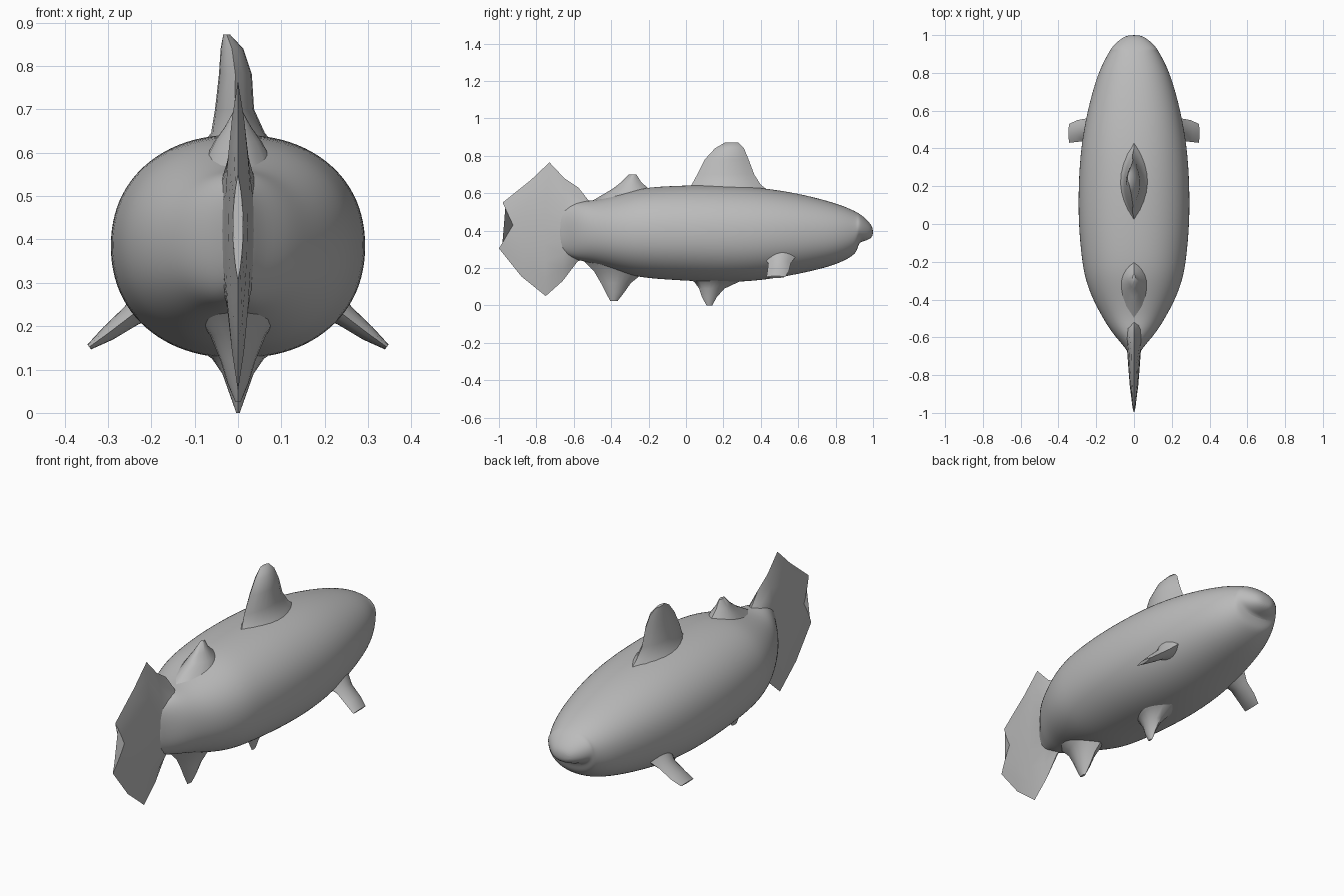
import bpy, bmesh, math
from mathutils import Vector

cube = bpy.data.objects.get("Cube")
if cube:
    bpy.data.objects.remove(cube, do_unlink=True)

grey = bpy.data.materials.new("plain grey")
grey.use_nodes = True
COLOUR = (0.5, 0.5, 0.5, 1)
grey.diffuse_color = COLOUR
grey.node_tree.nodes["Principled BSDF"].inputs["Base Color"].default_value = COLOUR


def loft(name, rings, subdivide=0, angle=60):
    """Skin a closed surface over a row of rings with equal point counts."""
    bm = bmesh.new()
    rows = [[bm.verts.new(p) for p in ring] for ring in rings]
    n = len(rows[0])
    for a, b in zip(rows, rows[1:]):
        for i in range(n):
            j = (i + 1) % n
            bm.faces.new((a[i], a[j], b[j], b[i]))
    bm.faces.new(rows[0])
    bm.faces.new(rows[-1])
    bmesh.ops.recalc_face_normals(bm, faces=bm.faces)
    mesh = bpy.data.meshes.new(name)
    bm.to_mesh(mesh)
    bm.free()
    mesh.materials.append(grey)
    ob = bpy.data.objects.new(name, mesh)
    bpy.context.collection.objects.link(ob)
    if subdivide:
        ob.modifiers.new("smooth", "SUBSURF").levels = subdivide
        ob.modifiers["smooth"].render_levels = subdivide
    bpy.ops.object.select_all(action="DESELECT")
    ob.select_set(True)
    bpy.context.view_layer.objects.active = ob
    bpy.ops.object.shade_smooth_by_angle(angle=math.radians(angle))
    return ob


def lens(start, middle, end, thick, normal=(1, 0, 0), steps=8):
    """Thin pointed ring following a bent chord from start to end."""
    a, m, b = Vector(start), Vector(middle), Vector(end)
    side = Vector(normal).normalized()

    def point(t, sign):
        p = a.lerp(m, t * 2) if t < 0.5 else m.lerp(b, t * 2 - 1)
        return p + side * sign * thick * math.sin(math.pi * t) ** 0.8

    there = [point(i / steps, 1) for i in range(steps + 1)]
    back = [point(i / steps, -1) for i in range(steps - 1, 0, -1)]
    return there + back


def upright_fin(name, sections):
    """Fin from levels of (z, rear y, front y, half thickness, x)."""
    rings = []
    for z, y0, y1, thick, x in sections:
        rings.append(lens((x, y0, z), (x, (y0 + y1) / 2, z), (x, y1, z), thick))
    loft(name, rings)


# Body: stations of (y, half width, bottom z, top z), with a step for the mouth
stations = [
    (1.0, 0.03, 0.375, 0.41), (0.985, 0.065, 0.355, 0.44),
    (0.95, 0.105, 0.342, 0.475), (0.925, 0.125, 0.338, 0.492),
    (0.915, 0.13, 0.29, 0.498), (0.89, 0.145, 0.262, 0.512),
    (0.8, 0.193, 0.213, 0.55), (0.6, 0.25, 0.165, 0.602),
    (0.4, 0.285, 0.13, 0.633), (0.2, 0.297, 0.12, 0.645),
    (0, 0.297, 0.13, 0.645), (-0.2, 0.278, 0.142, 0.635),
    (-0.3, 0.258, 0.16, 0.615), (-0.4, 0.22, 0.19, 0.585),
    (-0.5, 0.165, 0.225, 0.56), (-0.58, 0.115, 0.24, 0.56),
    (-0.65, 0.05, 0.27, 0.53), (-0.7, 0.02, 0.31, 0.5),
]


def soft(v):
    return math.copysign(abs(v) ** 0.92, v)


body_rings = []
for y, w, low, high in stations:
    ring = []
    for i in range(24):
        ang = math.tau * i / 24
        ring.append((w * soft(math.cos(ang)), y,
                     (low + high) / 2 + (high - low) / 2 * soft(math.sin(ang))))
    body_rings.append(ring)
loft("body", body_rings, subdivide=2)

# Dorsal fin, leaning slightly to the right
upright_fin("dorsal_fin", [
    (0.6, -0.03, 0.46, 0.10, 0), (0.645, 0.03, 0.40, 0.062, 0),
    (0.70, 0.06, 0.365, 0.045, -0.008), (0.78, 0.10, 0.335, 0.038, -0.006),
    (0.84, 0.155, 0.31, 0.026, -0.014), (0.872, 0.21, 0.28, 0.008, -0.026)])

# Small rear back fin
upright_fin("adipose_fin", [
    (0.56, -0.50, -0.13, 0.09, 0), (0.625, -0.39, -0.20, 0.055, 0),
    (0.66, -0.345, -0.24, 0.03, 0), (0.70, -0.305, -0.265, 0.008, 0)])

# Belly fins
upright_fin("anal_fin", [
    (0.24, -0.55, -0.16, 0.11, 0), (0.18, -0.49, -0.22, 0.065, 0),
    (0.12, -0.455, -0.295, 0.04, 0), (0.07, -0.43, -0.33, 0.025, 0),
    (0.025, -0.405, -0.365, 0.006, 0)])
upright_fin("pelvic_fin", [
    (0.16, -0.02, 0.37, 0.11, 0), (0.125, 0.045, 0.28, 0.06, 0),
    (0.09, 0.07, 0.205, 0.036, 0), (0.045, 0.085, 0.165, 0.02, 0),
    (0, 0.11, 0.14, 0.004, 0)])

# Forked tail: columns of (low y, low z), (middle y, middle z), (high y, high z)
tail = [
    ((-0.52, 0.26), (-0.52, 0.41), (-0.52, 0.56), 0.08),
    ((-0.58, 0.235), (-0.58, 0.42), (-0.575, 0.63), 0.055),
    ((-0.66, 0.13), (-0.65, 0.42), (-0.65, 0.68), 0.038),
    ((-0.75, 0.05), (-0.76, 0.42), (-0.73, 0.765), 0.03),
    ((-0.88, 0.155), (-0.86, 0.43), (-0.83, 0.67), 0.022),
    ((-1.0, 0.305), (-0.925, 0.43), (-0.98, 0.55), 0.012),
]
loft("tail_fin", [lens((0, *a), (0, *m), (0, *b), t) for a, m, b, t in tail])

# Paired pectoral fins, sloping outwards and down
for side, name in ((1, "left"), (-1, "right")):
    rings = []
    for x, z, y0, y1, t in [(0.20, 0.265, 0.41, 0.59, 0.05),
                            (0.245, 0.225, 0.44, 0.56, 0.026),
                            (0.30, 0.183, 0.435, 0.55, 0.018),
                            (0.343, 0.152, 0.43, 0.53, 0.007)]:
        rings.append(lens((side * x, y0, z), (side * x, (y0 + y1) / 2, z),
                          (side * x, y1, z), t, (side * 0.6, 0, 0.8)))
    loft(name + "_pectoral_fin", rings)
